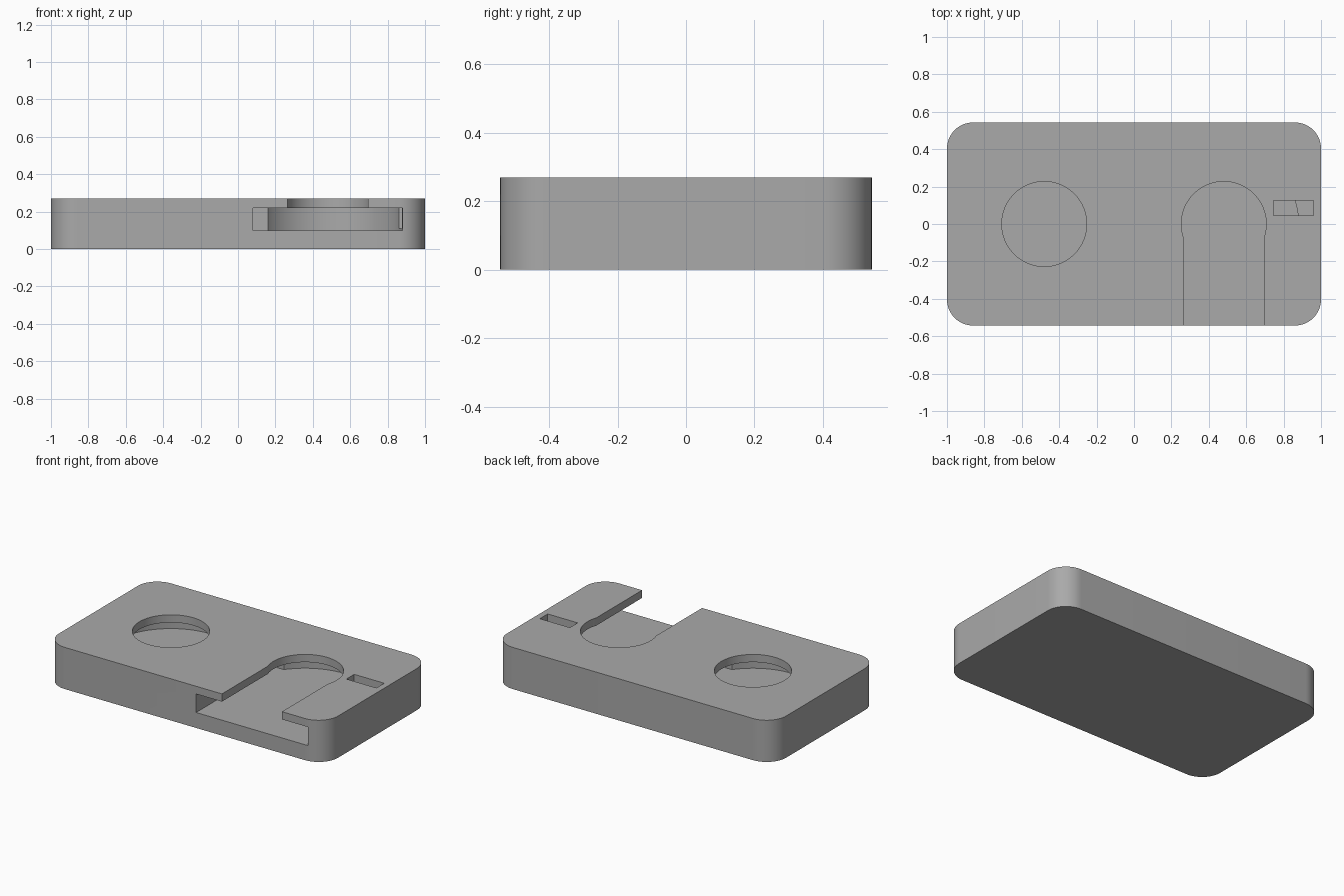
import bpy, bmesh
from math import sin, cos, radians, atan2, degrees

if "Cube" in bpy.data.objects:
    bpy.data.objects.remove(bpy.data.objects["Cube"])

HALF_X, HALF_Y, HEIGHT, CORNER = 1.0, 0.543, 0.27, 0.14
HOLE_X, HOLE_R, NECK = 0.48, 0.227, 0.215      # top openings
POCKET_R, PASSAGE = 0.4, 0.24                  # hidden pockets and link
FLOOR, CEILING = 0.1, 0.22
OUT = -0.7                                     # beyond the front face


def arc(cx, cy, r, start, end, steps=48):
    angles = [radians(start + (end - start) * i / steps) for i in range(steps + 1)]
    return [(cx + r * cos(a), cy + r * sin(a)) for a in angles]


def prism(name, outline, z0, z1):
    bm = bmesh.new()
    face = bm.faces.new([bm.verts.new((x, y, z0)) for x, y in outline])
    top = bmesh.ops.extrude_face_region(bm, geom=[face])["geom"]
    verts = [v for v in top if isinstance(v, bmesh.types.BMVert)]
    bmesh.ops.translate(bm, verts=verts, vec=(0, 0, z1 - z0))
    bmesh.ops.recalc_face_normals(bm, faces=bm.faces)
    mesh = bpy.data.meshes.new(name)
    bm.to_mesh(mesh)
    bm.free()
    obj = bpy.data.objects.new(name, mesh)
    bpy.context.collection.objects.link(obj)
    return obj


# Rounded slab
outline = []
for i, (sx, sy) in enumerate([(1, 1), (-1, 1), (-1, -1), (1, -1)]):
    outline += arc(sx * (HALF_X - CORNER), sy * (HALF_Y - CORNER), CORNER,
                   90 * i, 90 * i + 90, 16)
body = prism("holder_body", outline, 0, HEIGHT)

grey = bpy.data.materials.new("plain_grey")
grey.use_nodes = True
colour = (0.4, 0.4, 0.4, 1)
grey.diffuse_color = colour
grey.node_tree.nodes["Principled BSDF"].inputs["Base Color"].default_value = colour
body.data.materials.append(grey)

# Two round pockets joined by a passage, open at the front
link = degrees(atan2(PASSAGE, (POCKET_R ** 2 - PASSAGE ** 2) ** 0.5))
left_wall, right_wall = HOLE_X - POCKET_R, HOLE_X + POCKET_R
cavity = [(right_wall, OUT)]
cavity += arc(HOLE_X, 0, POCKET_R, 0, 180 - link)
cavity += arc(-HOLE_X, 0, POCKET_R, link, 360 - link)
cavity += [(left_wall, -PASSAGE), (left_wall, OUT)]

# Keyhole opening, round opening and latch slot in the top
neck = degrees(atan2((HOLE_R ** 2 - NECK ** 2) ** 0.5, NECK))
keyhole = [(HOLE_X + NECK, OUT)]
keyhole += arc(HOLE_X, 0, HOLE_R, -neck, 180 + neck)
keyhole += [(HOLE_X - NECK, OUT)]
round_hole = arc(-HOLE_X, 0, HOLE_R, 0, 360, 64)[:-1]
latch = [(0.745, 0.045), (0.96, 0.045), (0.96, 0.125), (0.745, 0.125)]

cutters = [
    prism("cavity_cutter", cavity, FLOOR, CEILING),
    prism("keyhole_cutter", keyhole, 0.16, 0.4),
    prism("round_hole_cutter", round_hole, 0.16, 0.4),
    prism("latch_cutter", latch, 0.11, 0.4),
]
bpy.ops.object.select_all(action="DESELECT")
body.select_set(True)
bpy.context.view_layer.objects.active = body
for cutter in cutters:
    cutter.hide_render = True
    cut = body.modifiers.new(cutter.name, "BOOLEAN")
    cut.operation, cut.solver, cut.object = "DIFFERENCE", "EXACT", cutter
    bpy.ops.object.modifier_apply(modifier=cut.name)
    bpy.data.objects.remove(cutter)

bpy.ops.object.shade_smooth_by_angle(angle=radians(30))
